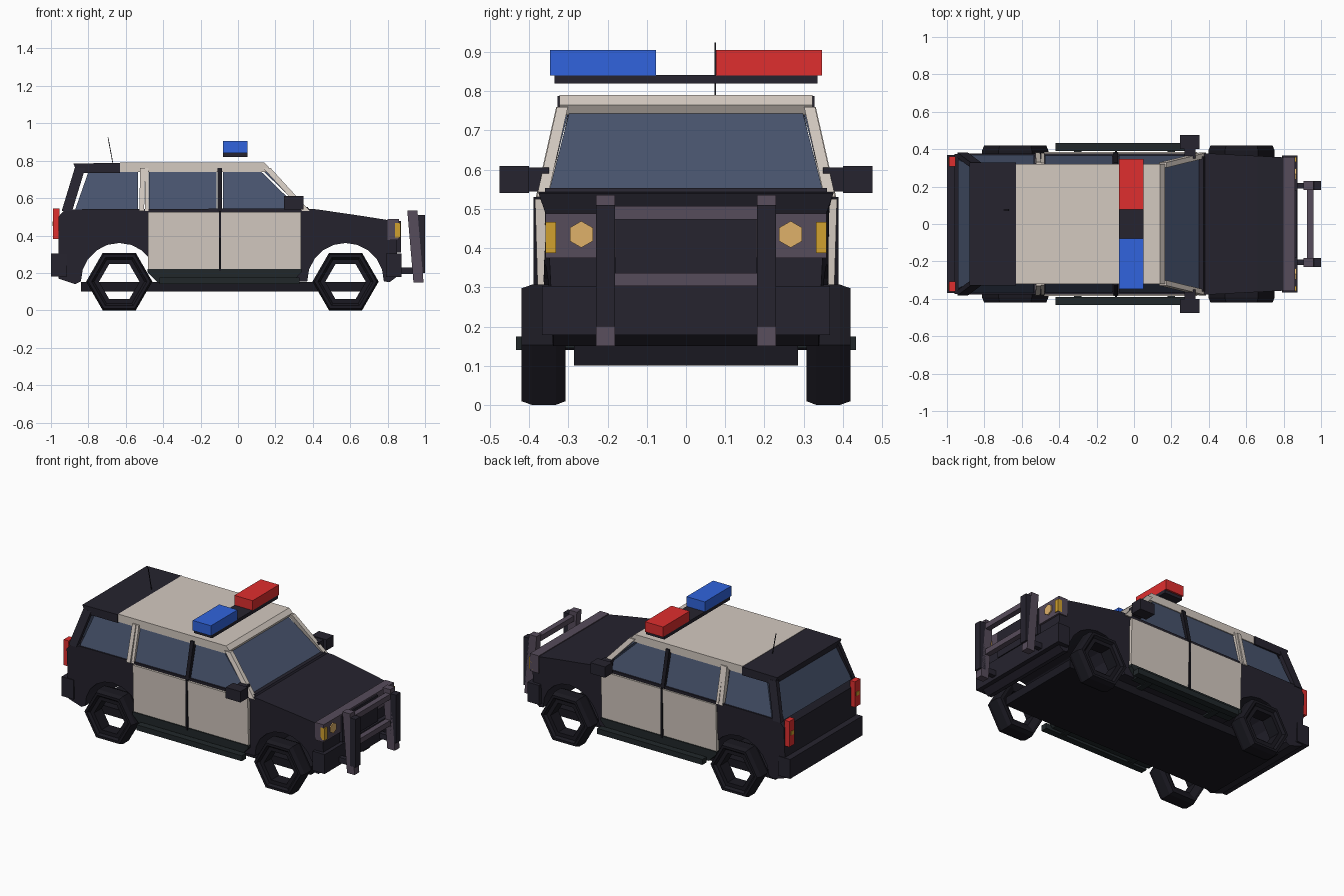
import bpy, bmesh
from math import sin, cos, pi
from mathutils import Vector

if "Cube" in bpy.data.objects:
    bpy.data.objects.remove(bpy.data.objects["Cube"])


def mat(name, r, g, b):
    m = bpy.data.materials.new(name)
    m.diffuse_color = [(c / 255) ** 2.2 for c in (r, g, b)] + [1]
    m.use_nodes = True
    m.node_tree.nodes["Principled BSDF"].inputs["Base Color"].default_value = m.diffuse_color
    return m


DARK = mat("dark_paint", 42, 40, 50)
BLACK = mat("tyre_black", 32, 31, 38)
BEIGE = mat("beige_paint", 210, 200, 191)
GLASS = mat("glass", 74, 85, 110)
STEEL = mat("steel", 87, 77, 91)
STEP = mat("step_grey", 38, 44, 46)
RED = mat("red_light", 222, 50, 50)
BLUE = mat("blue_light", 52, 100, 220)
AMBER = mat("amber", 208, 160, 50)
LAMP = mat("lamp", 222, 176, 105)


def make(name, verts, faces, material):
    bm = bmesh.new()
    vs = [bm.verts.new(v) for v in verts]
    for f in faces:
        bm.faces.new([vs[i] for i in f])
    bmesh.ops.recalc_face_normals(bm, faces=bm.faces)
    me = bpy.data.meshes.new(name)
    bm.to_mesh(me)
    bm.free()
    me.materials.append(material)
    ob = bpy.data.objects.new(name, me)
    bpy.context.collection.objects.link(ob)
    return ob


def loft(name, a, b, material):
    """Join two matching loops of points and cap both ends."""
    n = len(a)
    faces = [(i, (i + 1) % n, n + (i + 1) % n, n + i) for i in range(n)]
    return make(name, a + b, faces + [tuple(range(n)), tuple(range(n, 2 * n))], material)


def box(name, x0, x1, y0, y1, z0, z1, material):
    q = [(x0, y0), (x1, y0), (x1, y1), (x0, y1)]
    return loft(name, [(x, y, z0) for x, y in q], [(x, y, z1) for x, y in q], material)


def prism(name, prof, ya, yb, material):
    """Extrude an (x, z) profile between two widths given as functions of (x, z)."""
    return loft(name, [(x, ya(x, z), z) for x, z in prof],
                [(x, yb(x, z), z) for x, z in prof], material)


def beam(name, p, q, wx, wy, material):
    o = [(-wx, -wy), (wx, -wy), (wx, wy), (-wx, wy)]
    return loft(name, [(p[0] + i, p[1] + j, p[2]) for i, j in o],
                [(q[0] + i, q[1] + j, q[2]) for i, j in o], material)


def arch(cx):
    return [(cx + .205 * cos(pi * i / 10), .155 + .205 * sin(pi * i / 10)) for i in range(11)]


def body_y(x, z):
    return (.355 + .055 * (z - .15)) * (1 - .12 * max(0, x - .42))


def glass_y(x, z):
    return .368 - .26 * (z - .54)


# Lower body with through wheel arches
FRONT, REAR = .575, -.635
profile = [(-.96, .17), (-.96, .50), (-.925, .54), (.34, .545), (.42, .54), (.66, .505),
           (.85, .475), (.85, .18), (.81, .15)] + arch(FRONT) + arch(REAR) + [(-.87, .14)]
prism("body", profile, lambda x, z: -body_y(x, z), body_y, DARK)
box("underbody", -.84, .72, -.285, .285, .10, .152, BLACK)

# Roof, rear spoiler and cabin ends
prism("roof", [(-.63, .74), (-.63, .79), (.14, .79), (.165, .765), (.15, .74)],
      lambda x, z: -.322, lambda x, z: .322, BEIGE)
prism("rear_spoiler", [(-.86, .735), (-.88, .785), (-.63, .788), (-.63, .735)],
      lambda x, z: -.328, lambda x, z: .328, DARK)


def end_glass(name, xb, xt, yb, yt, d):
    q = [(xb, -yb, .535), (xb, yb, .535), (xt, yt, .745), (xt, -yt, .745)]
    loft(name, q, [(x + d, y, z) for x, y, z in q], GLASS)


end_glass("windshield", .365, .15, .352, .298, -.015)
end_glass("rear_window", -.94, -.855, .345, .30, .015)
beam("windshield_cowl", (.375, 0, .53), (.36, 0, .553), .012, .36, DARK)

windows = {
    "rear_side": [(-.87, .54), (-.535, .54), (-.535, .74), (-.80, .74)],
    "rear_door": [(-.475, .54), (-.115, .54), (-.115, .74), (-.475, .74)],
    "front_door": [(-.08, .54), (.33, .54), (.125, .74), (-.08, .74)],
}
for s, side in ((1, "left"), (-1, "right")):
    # Side glass and pillars
    for n, prof in windows.items():
        prism(f"{n}_window_{side}", prof, lambda x, z: s * (glass_y(x, z) - .015),
              lambda x, z: s * glass_y(x, z), GLASS)

    def pillar(n, xb, xt, wx, wy, m, zb=.53, zt=.76):
        beam(f"{n}_{side}", (xb, s * .367, zb), (xt, s * .315, zt), wx, wy, m)

    pillar("front_pillar", .365, .155, .02, .014, BEIGE)
    pillar("door_rear_pillar_a", -.515, -.51, .013, .016, BEIGE)
    pillar("door_rear_pillar_b", -.487, -.487, .009, .012, BEIGE)
    pillar("centre_pillar", -.098, -.098, .012, .014, BLACK)
    pillar("rear_pillar", -.915, -.845, .028, .014, DARK)

    # Doors
    for n, x0, x1 in (("rear_door", -.482, -.102), ("front_door", -.09, .338)):
        prism(f"{n}_{side}", [(x0, .22), (x1, .22), (x1, .525), (x0, .525)],
              lambda x, z: s * .35, lambda x, z: s * (.376 + .03 * (z - .22)), BEIGE)
    box(f"door_seam_{side}", -.102, -.09, s * .35, s * .389, .21, .53, BLACK)

    # Sill and running board
    prism(f"sill_{side}", [(-.43, .15), (.29, .15), (.34, .205), (.34, .222), (-.485, .222), (-.485, .205)],
          lambda x, z: s * .33, lambda x, z: s * .383, STEP)
    box(f"running_board_{side}", -.42, .33, s * .39, s * .433, .14, .175, STEP)
    for x in (-.3, .2):
        box(f"board_bracket_{side}", x - .02, x + .02, s * .28, s * .40, .145, .165, STEP)

    # Mirrors
    box(f"mirror_{side}", .245, .35, s * .40, s * .475, .54, .61, DARK)
    box(f"mirror_arm_{side}", .27, .33, s * .35, s * .402, .545, .605, DARK)

    # Lamps
    hexa = [(s * .267 + .034 * sin(pi * i / 3), .435 + .034 * cos(pi * i / 3)) for i in range(6)]
    loft(f"headlight_{side}", [(.85, y, z) for y, z in hexa], [(.869, y, z) for y, z in hexa], LAMP)
    box(f"turn_signal_{side}", .84, .869, s * .331, s * .358, .388, .466, AMBER)
    box(f"tail_light_{side}", -.99, -.955, s * .308, s * .362, .38, .545, RED)
    box(f"tail_light_lens_{side}", -.993, -.985, s * .32, s * .35, .45, .475, AMBER)

    # Push bar uprights with front pads
    beam(f"push_bar_upright_{side}", (.965, s * .205, .15), (.932, s * .205, .535), .027, .024, STEEL)
    box(f"push_bar_pad_{side}", .96, 1.0, s * .181, s * .229, .20, .51, DARK)
    box(f"push_bar_bracket_{side}", .85, .95, s * .19, s * .22, .195, .23, DARK)

    # Hexagonal open wheels: chamfered section swept round six corners
    section = [(.108, .325), (.148, .307), (.166, .307), (.177, .332), (.177, .393),
               (.166, .42), (.148, .42), (.135, .405), (.108, .405)]
    k = len(section)
    for n, cx in (("front", FRONT), ("rear", REAR)):
        v = [(cx + r * cos(pi * i / 3), s * y, .1535 + r * sin(pi * i / 3))
             for i in range(6) for r, y in section]
        f = [(i * k + j, i * k + (j + 1) % k, (i + 1) % 6 * k + (j + 1) % k, (i + 1) % 6 * k + j)
             for i in range(6) for j in range(k)]
        make(f"{n}_wheel_{side}", v, f, BLACK)

    # Roof lights
    box(f"roof_light_{side}", -.08, .05, s * .077, s * .347, .84, .905, RED if s > 0 else BLUE)

box("light_bar_base", -.08, .05, -.335, .335, .82, .842, DARK)

# Front and rear trim
box("lamp_panel", .80, .862, -.358, .358, .375, .488, STEEL)
box("grille", .84, .872, -.18, .18, .31, .478, DARK)
box("front_bumper", .79, .875, -.367, .367, .178, .303, DARK)
box("rear_bumper", -1.0, -.915, -.368, .368, .18, .305, DARK)
for z in (.49, .32):
    box("push_bar_crossbar", .925, .96, -.19, .19, z - .017, z + .017, STEEL)

# Antenna
beam("antenna", (-.668, .075, .78), (-.695, .075, .925), .002, .002, BLACK)
